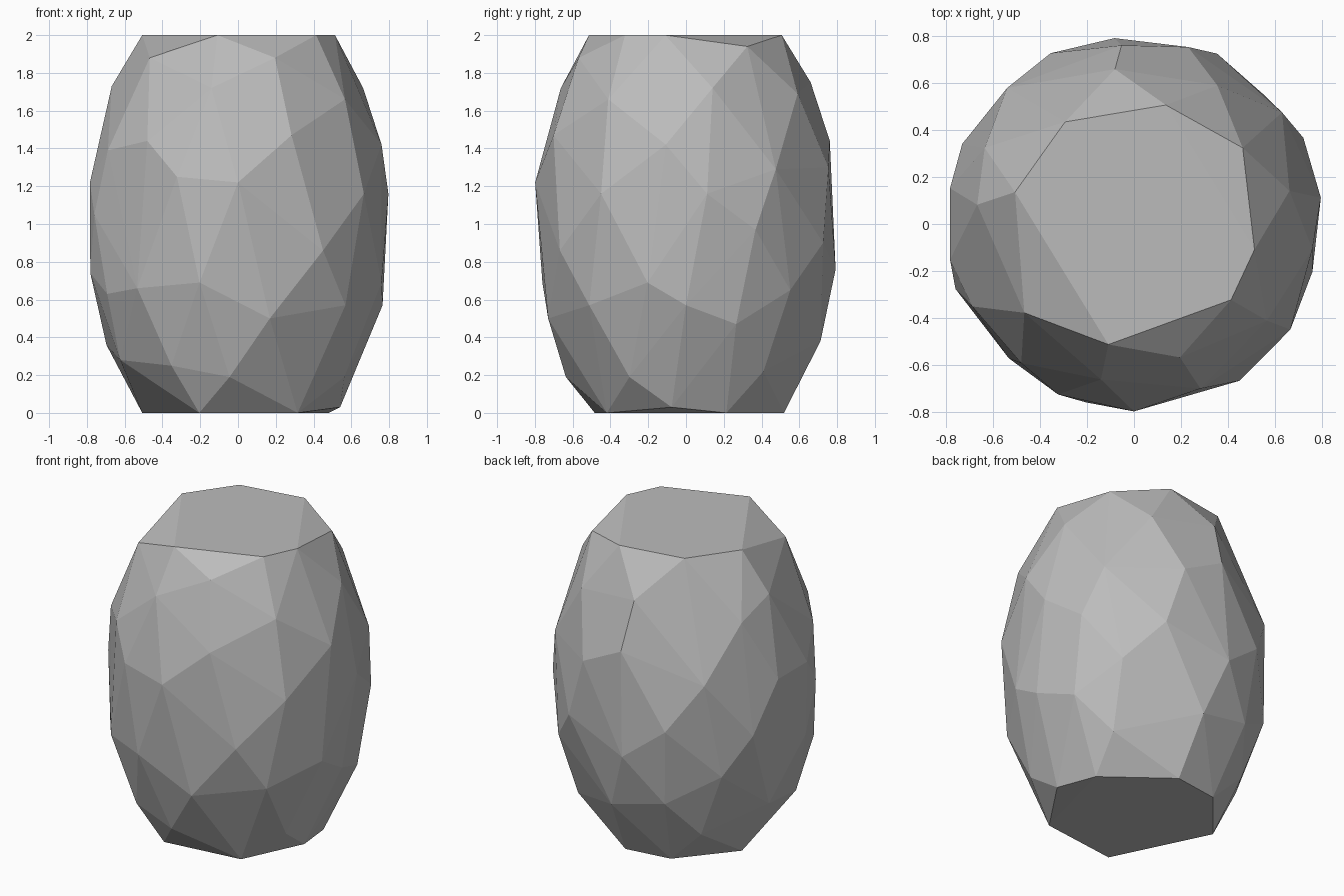
import bpy
import bmesh
from math import radians, sin, cos, sqrt

default_cube = bpy.data.objects.get("Cube")
if default_cube:
    bpy.data.objects.remove(default_cube, do_unlink=True)

WAIST = 0.81          # widest radius of the boulder
HALF_HEIGHT = 1.313   # half height of the full egg, before top and bottom are cut flat

# Corners of the facets in bands from bottom to top: (height, angle in degrees)
bottom_rim = [(0, -113), (0, -53), (.03, -8), (0, 24), (0, 81), (0, 115), (0, 165)]
lower_band = [(.19, -94), (.25, -122), (.19, -28), (.22, 39), (.22, 133), (.28, -157),
              (.36, 170), (.38, 86), (.46, 115), (.47, 21), (.5, -77)]
middle_band = [(.57, -42), (.57, 0), (.63, -153), (.65, 45), (.66, -133), (.69, -105),
               (.69, -15), (.74, -170), (.65, 141), (.76, 96), (.86, -56), (.9, 64),
               (.9, 155), (.97, 27), (.97, 116), (1.05, -160)]
upper_band = [(1.16, -34), (1.16, 8), (1.22, -90), (1.25, -114), (1.22, 169), (1.22, -169),
              (1.27, 133), (1.29, 37), (1.3, 73), (1.44, 94), (1.39, -153), (1.44, -129),
              (1.42, -8), (1.47, -68)]
shoulder = [(1.66, -36), (1.69, 59), (1.72, 12), (1.72, -102), (1.62, 153), (1.73, 173),
            (1.75, 97), (1.88, -71), (1.88, -141)]
top_rim = [(2, 165), (2, 124), (2, 75), (1.94, 35), (2, -12), (2, -38), (2, -102)]


def corner(height, angle):
    """Place a corner on the egg-shaped surface."""
    radius = WAIST * sqrt(1 - ((height - 1) / HALF_HEIGHT) ** 2)
    turn = radians(angle)
    return radius * cos(turn), radius * sin(turn), height


def make_material(name, colour):
    material = bpy.data.materials.new(name)
    material.use_nodes = True
    material.diffuse_color = colour
    shader = material.node_tree.nodes["Principled BSDF"]
    shader.inputs["Base Color"].default_value = colour
    shader.inputs["Roughness"].default_value = 0.9
    return material


# Faceted boulder: the hull wrapped around all the corners
bm = bmesh.new()
for band in (bottom_rim, lower_band, middle_band, upper_band, shoulder, top_rim):
    for height, angle in band:
        bm.verts.new(corner(height, angle))
bmesh.ops.convex_hull(bm, input=list(bm.verts))
bmesh.ops.delete(bm, geom=[v for v in bm.verts if not v.link_faces], context="VERTS")

# Merge the flat caps into single faces
bmesh.ops.dissolve_limit(bm, angle_limit=radians(1), verts=list(bm.verts), edges=list(bm.edges))
bmesh.ops.recalc_face_normals(bm, faces=list(bm.faces))

mesh = bpy.data.meshes.new("boulder")
bm.to_mesh(mesh)
bm.free()
mesh.materials.append(make_material("stone grey", (0.5, 0.5, 0.5, 1)))
boulder = bpy.data.objects.new("boulder", mesh)
bpy.context.scene.collection.objects.link(boulder)
